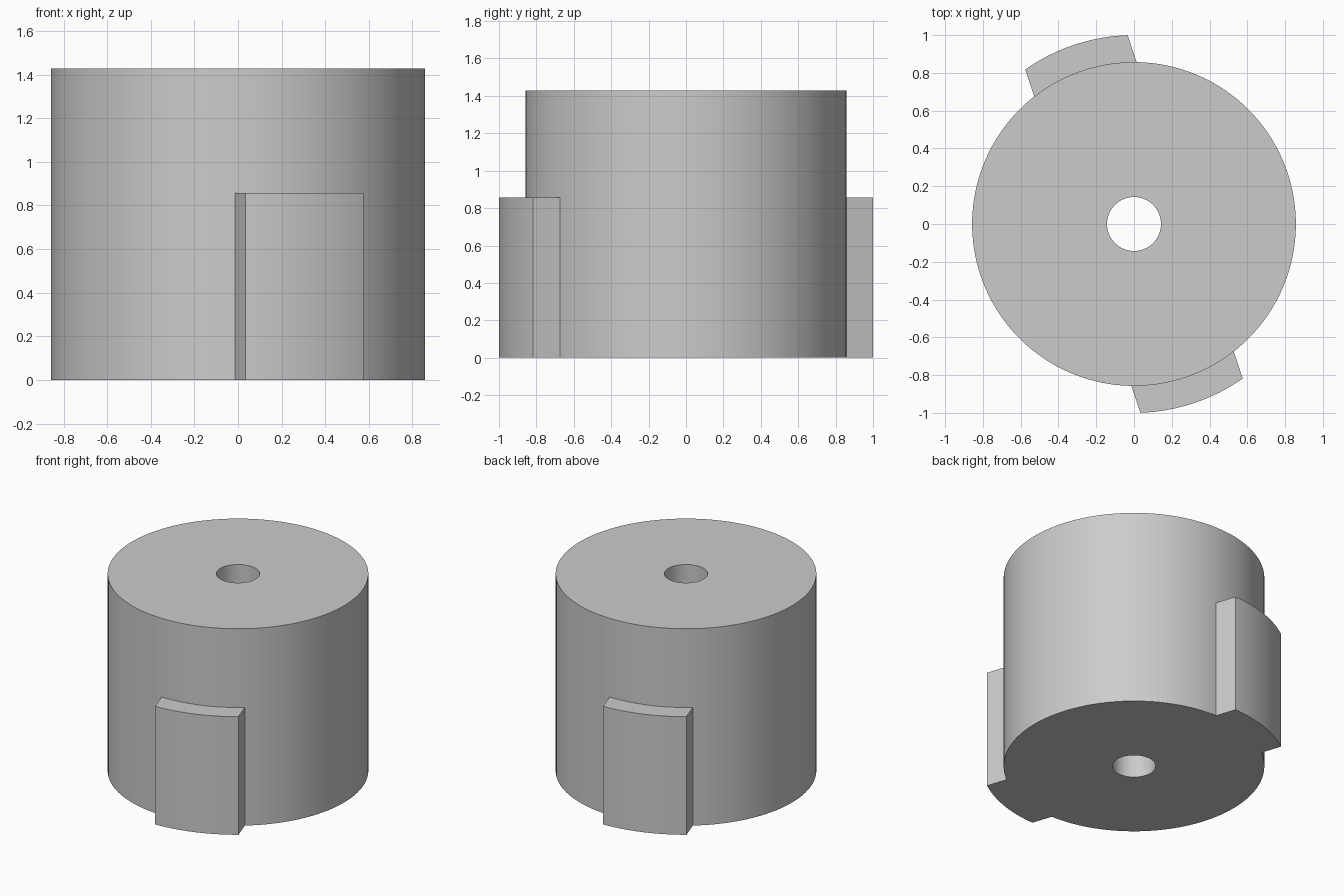
import bpy, bmesh, math
from mathutils import Vector

cube = bpy.data.objects.get("Cube")
if cube:
    bpy.data.objects.remove(cube, do_unlink=True)

UNIT = 1 / 7
BODY_RADIUS = 6 * UNIT
BORE_RADIUS = UNIT
BODY_HEIGHT = 10 * UNIT
LUG_RADIUS = 7 * UNIT
LUG_HEIGHT = 6 * UNIT
LUG_HALF_WIDTH = 2 * UNIT
LUG_TURN = math.radians(18.55)
SEGMENTS = 128

grey = bpy.data.materials.new("plain grey")
grey.use_nodes = True
colour = (0.6, 0.6, 0.6, 1)
grey.diffuse_color = colour
grey.node_tree.nodes["Principled BSDF"].inputs["Base Color"].default_value = colour


def finish(name, bm):
    bmesh.ops.recalc_face_normals(bm, faces=bm.faces)
    mesh = bpy.data.meshes.new(name)
    bm.to_mesh(mesh)
    bm.free()
    mesh.materials.append(grey)
    obj = bpy.data.objects.new(name, mesh)
    bpy.context.collection.objects.link(obj)
    bpy.ops.object.select_all(action="DESELECT")
    obj.select_set(True)
    bpy.context.view_layer.objects.active = obj
    bpy.ops.object.shade_smooth_by_angle(angle=math.radians(30))
    return obj


# Cylinder with a through bore: a rectangular section spun about z
def make_body():
    bm = bmesh.new()
    section = [(BORE_RADIUS, 0), (BODY_RADIUS, 0),
               (BODY_RADIUS, BODY_HEIGHT), (BORE_RADIUS, BODY_HEIGHT)]
    verts = [bm.verts.new((r, 0, z)) for r, z in section]
    edges = [bm.edges.new((verts[i], verts[i - 1])) for i in range(4)]
    bmesh.ops.spin(bm, geom=verts + edges, cent=(0, 0, 0), axis=(0, 0, 1),
                   angle=math.tau, steps=SEGMENTS, use_duplicate=False)
    bmesh.ops.remove_doubles(bm, verts=bm.verts, dist=1e-5)
    return finish("cylinder_body", bm)


# Lug with parallel sides, hugging the body and curved on its outer face
def make_lug(name, turn):
    steps = 16

    def arc(radius):
        half = math.asin(LUG_HALF_WIDTH / radius)
        angles = [half * (2 * i / steps - 1) for i in range(steps + 1)]
        return [Vector((radius * math.sin(a), -radius * math.cos(a), 0)) for a in angles]

    bm = bmesh.new()
    inner = [bm.verts.new(p) for p in arc(BODY_RADIUS - 0.001)]
    outer = [bm.verts.new(p) for p in arc(LUG_RADIUS)]
    for i in range(steps):
        bm.faces.new((inner[i], outer[i], outer[i + 1], inner[i + 1]))
    top = bmesh.ops.extrude_face_region(bm, geom=bm.faces[:], use_keep_orig=True)
    bmesh.ops.translate(bm, vec=(0, 0, LUG_HEIGHT),
                        verts=[g for g in top["geom"] if isinstance(g, bmesh.types.BMVert)])
    obj = finish(name, bm)
    obj.rotation_euler.z = turn


make_body()
make_lug("front_lug", LUG_TURN)
make_lug("back_lug", LUG_TURN + math.pi)
